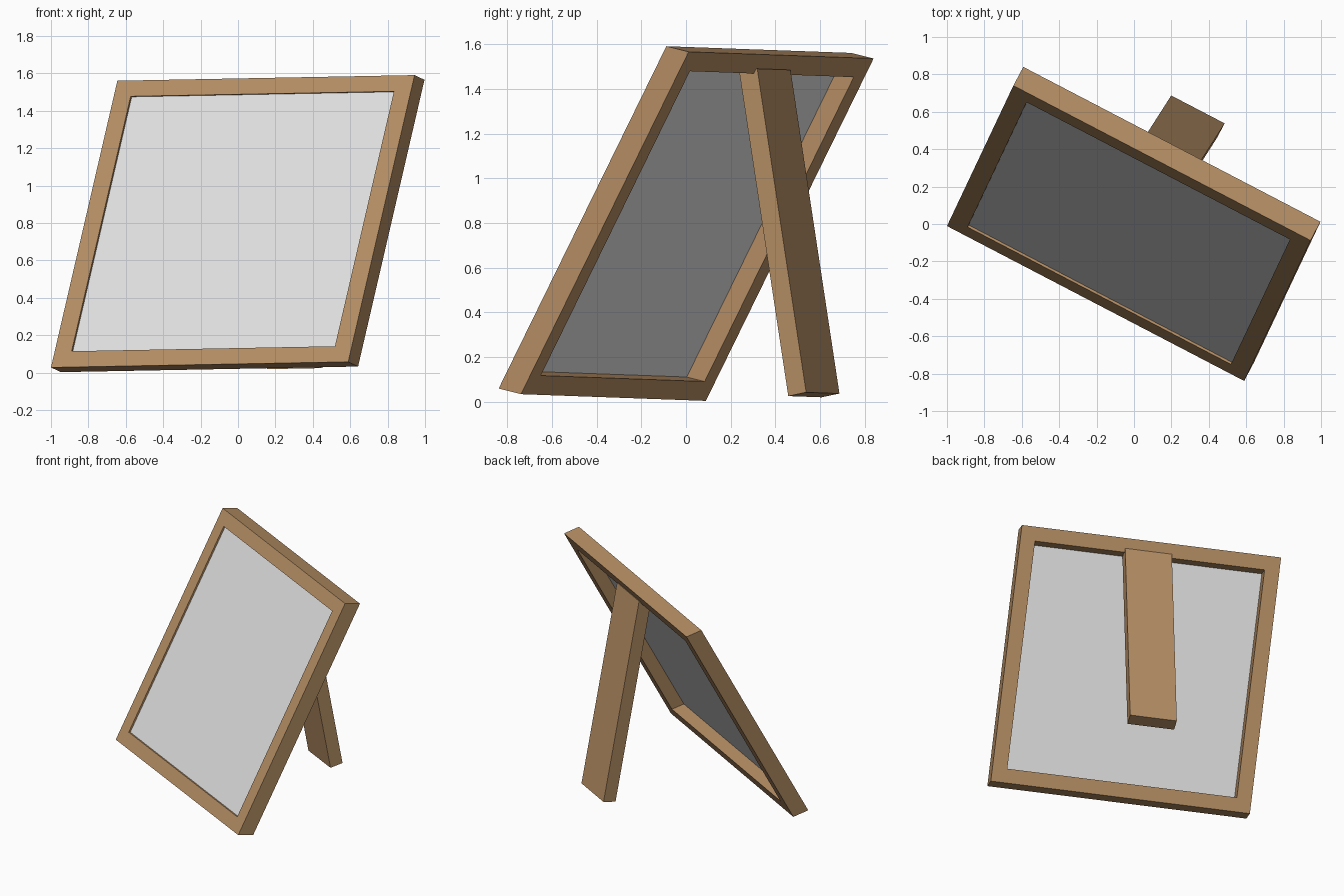
import bpy, bmesh
from mathutils import Vector

if "Cube" in bpy.data.objects:
    bpy.data.objects.remove(bpy.data.objects["Cube"])

# Leaning frame axes: full width, full height and (skewed) depth vectors
U = Vector((1.589, -0.828, 0.030))
V = Vector((0.355, 0.751, 1.533))
W = Vector((0.053, 0.100, -0.025))
ORIGIN = Vector((-1.0, -0.011, 0.028))
RIM_U, RIM_V = 0.057, 0.0555   # rim width as a fraction of width and height


def material(name, rgb):
    m = bpy.data.materials.new(name)
    m.diffuse_color = (*rgb, 1)
    m.use_nodes = True
    m.node_tree.nodes["Principled BSDF"].inputs["Base Color"].default_value = m.diffuse_color
    return m


wood = material("warm wood", (0.46, 0.27, 0.127))
pale = material("pale grey", (0.75, 0.75, 0.75))


def make_object(name, bm, mat):
    bmesh.ops.recalc_face_normals(bm, faces=bm.faces)
    mesh = bpy.data.meshes.new(name)
    bm.to_mesh(mesh)
    bm.free()
    mesh.materials.append(mat)
    ob = bpy.data.objects.new(name, mesh)
    bpy.context.collection.objects.link(ob)
    return ob


def box(name, corner, a, b, c, mat):
    """Skewed box spanned by three edge vectors from one corner."""
    bm = bmesh.new()
    bmesh.ops.create_cube(bm, size=1)
    for v in bm.verts:
        s = v.co + Vector((0.5, 0.5, 0.5))
        v.co = corner + a * s.x + b * s.y + c * s.z
    return make_object(name, bm, mat)


def on_frame(u, v, w):
    return ORIGIN + U * u + V * v + W * w


# Picture frame: one hollow rectangular ring
bm = bmesh.new()
square = [(0, 0), (1, 0), (1, 1), (0, 1)]


def loop(inner, depth):
    du, dv = (RIM_U, RIM_V) if inner else (0, 0)
    return [bm.verts.new(on_frame(du + u * (1 - 2 * du), dv + v * (1 - 2 * dv), depth))
            for u, v in square]


rings = [loop(False, 0), loop(True, 0), loop(True, 1), loop(False, 1)]
for r in range(4):
    p, q = rings[r], rings[(r + 1) % 4]
    for i in range(4):
        j = (i + 1) % 4
        bm.faces.new((p[i], p[j], q[j], q[i]))
make_object("frame", bm, wood)

# Thin picture panel, set just behind the front edge of the rim
box("picture_panel", on_frame(RIM_U, RIM_V, 0.11),
    U * (1 - 2 * RIM_U), V * (1 - 2 * RIM_V), W * 0.09, pale)

# Rear support leg, leaning into the top rail
box("support_leg", Vector((0.199, 0.687, 0.036)),
    U * 0.18, Vector((-0.14, -0.219, 1.449)), Vector((-0.043, -0.080, -0.017)), wood)
